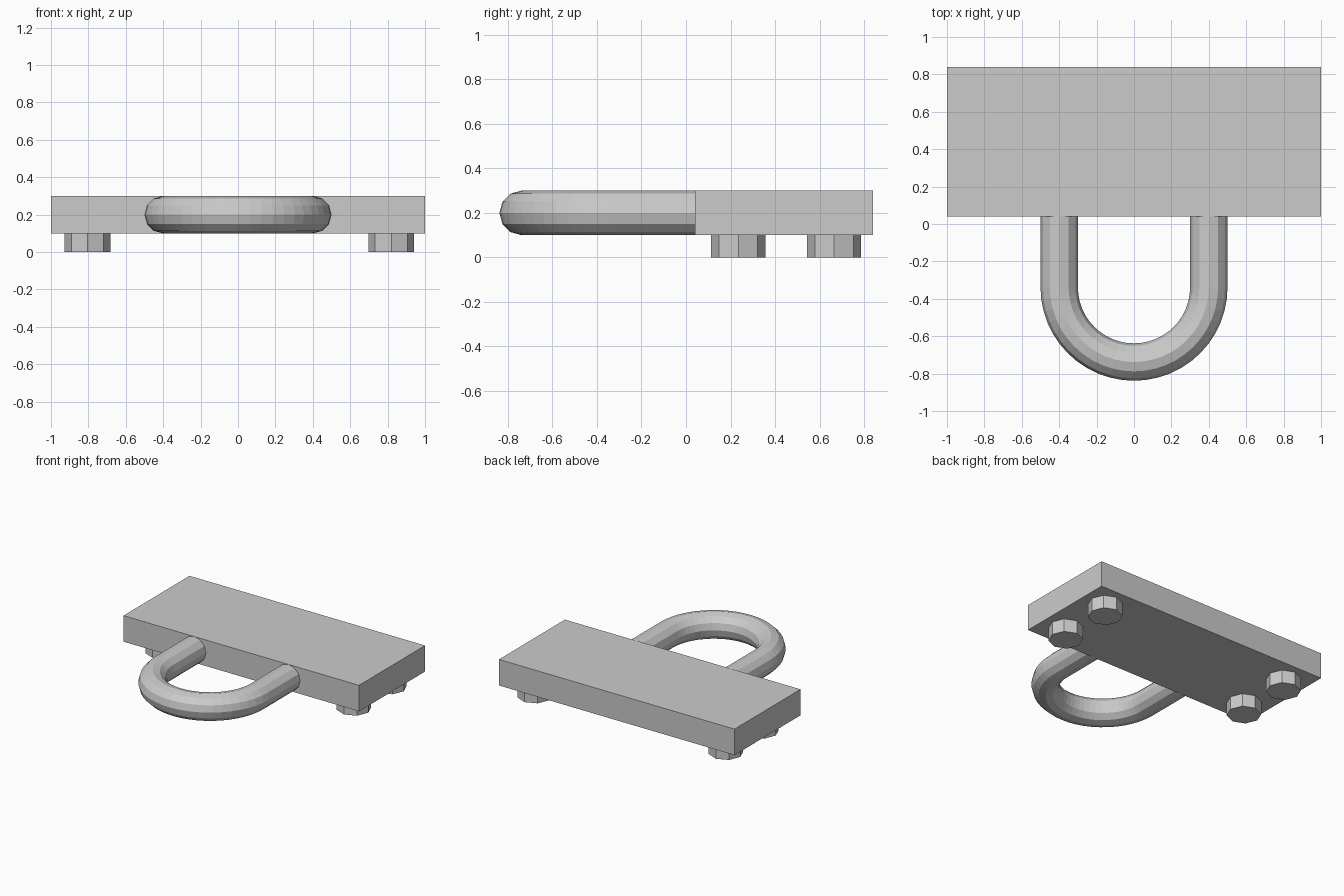
import bpy, bmesh
from math import pi, cos, sin
from mathutils import Vector

if "Cube" in bpy.data.objects:
    bpy.data.objects.remove(bpy.data.objects["Cube"])


def make_object(name, bm):
    bmesh.ops.recalc_face_normals(bm, faces=bm.faces)
    mesh = bpy.data.meshes.new(name)
    bm.to_mesh(mesh)
    bm.free()
    obj = bpy.data.objects.new(name, mesh)
    bpy.context.collection.objects.link(obj)
    return obj


# Mounting plate
bm = bmesh.new()
bmesh.ops.create_cube(bm, size=1)
bmesh.ops.scale(bm, vec=(2, 0.8, 0.2), verts=bm.verts)
bmesh.ops.translate(bm, vec=(0, 0.44, 0.2), verts=bm.verts)
make_object("mounting_plate", bm)

# U-shaped ring: 12-sided tube swept along two straight legs and a half circle
R, TUBE, SIDES, STEPS = 0.4, 0.1, 12, 24
ARC_Y, END_Y, MID_Z = -0.338, 0.045, 0.2
path = [(Vector((-R, END_Y, MID_Z)), Vector((-1, 0, 0)))]
for i in range(STEPS + 1):
    a = pi + pi * i / STEPS
    out = Vector((cos(a), sin(a), 0))
    path.append((Vector((0, ARC_Y, MID_Z)) + out * R, out))
path.append((Vector((R, END_Y, MID_Z)), Vector((1, 0, 0))))

bm = bmesh.new()
rings = []
for centre, out in path:
    ring = []
    for k in range(SIDES):
        t = 2 * pi * k / SIDES
        ring.append(bm.verts.new(centre + out * TUBE * cos(t) + Vector((0, 0, TUBE * sin(t)))))
    rings.append(ring)
for r0, r1 in zip(rings, rings[1:]):
    for k in range(SIDES):
        n = (k + 1) % SIDES
        bm.faces.new((r0[k], r0[n], r1[n], r1[k]))
bm.faces.new(rings[0])
bm.faces.new(rings[-1])
make_object("pull_ring", bm)

# Octagonal bolt heads under the plate
for side, x in (("left", -0.805), ("right", 0.82)):
    for row, y in (("front", 0.235), ("back", 0.665)):
        bm = bmesh.new()
        bmesh.ops.create_cone(bm, cap_ends=True, segments=8,
                              radius1=0.122, radius2=0.122, depth=0.1)
        bmesh.ops.translate(bm, vec=(x, y, 0.05), verts=bm.verts)
        make_object(f"bolt_{row}_{side}", bm)
